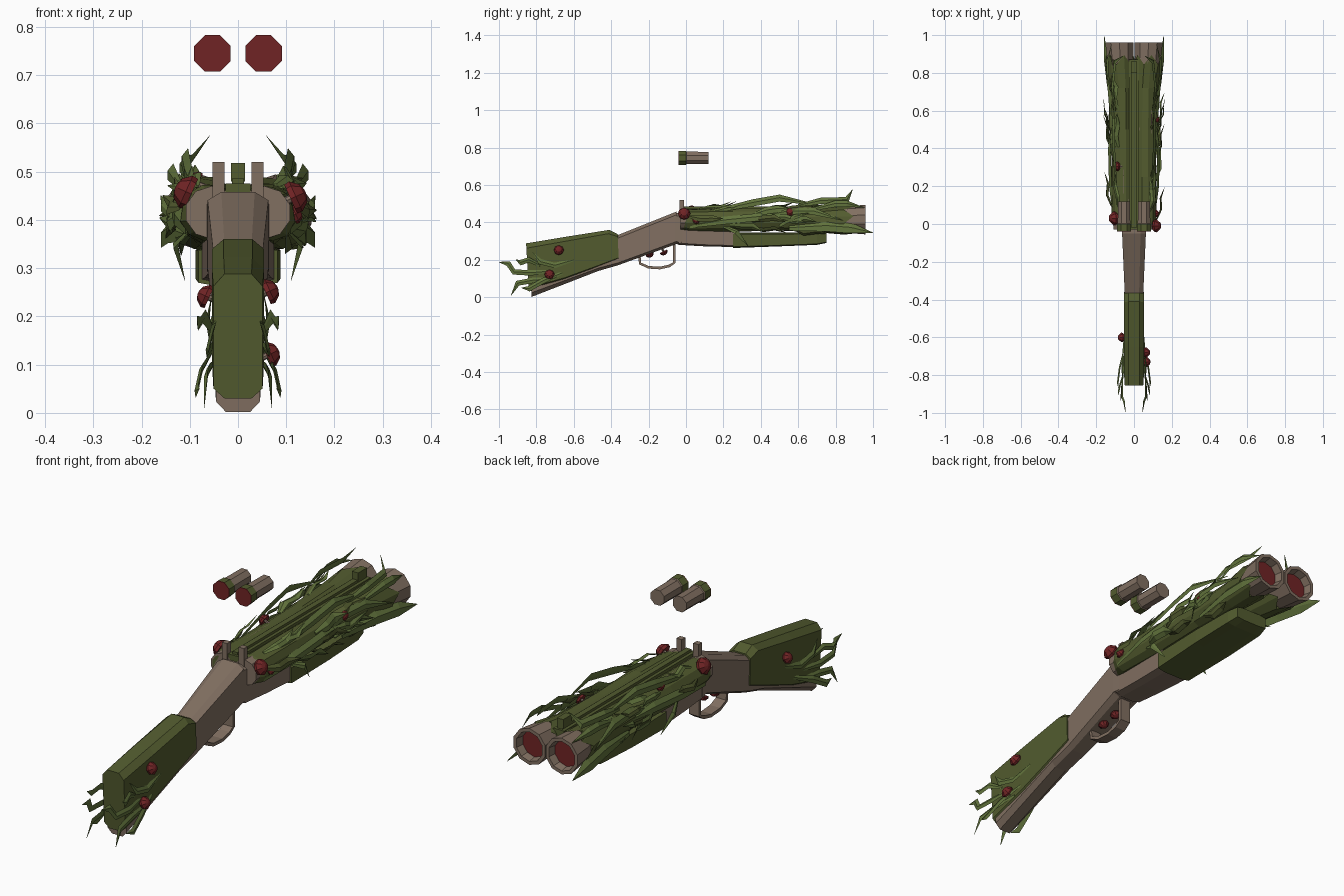
import bpy, bmesh, math, random
from mathutils import Vector

cube = bpy.data.objects.get("Cube")
if cube:
    bpy.data.objects.remove(cube, do_unlink=True)
random.seed(4)


def material(name, rgb):
    m = bpy.data.materials.new(name)
    m.use_nodes = True
    m.diffuse_color = (*rgb, 1)
    m.node_tree.nodes["Principled BSDF"].inputs["Base Color"].default_value = (*rgb, 1)
    return m


WOOD = material("weathered wood", (0.22, 0.16, 0.12))
MOSS = material("moss green", (0.085, 0.105, 0.028))
LEAF = material("leaf green", (0.12, 0.17, 0.045))
RED = material("dark red", (0.16, 0.017, 0.018))


def loft(name, rings, mats, pick=lambda i: 0):
    """Skin closed rings; pick(i) gives the material of band i, the last one being the end cap."""
    bm = bmesh.new()
    loops = [[bm.verts.new(p) for p in ring] for ring in rings]
    n = len(rings[0])
    for i, (a, b) in enumerate(zip(loops, loops[1:])):
        for j in range(n):
            k = (j + 1) % n
            bm.faces.new((a[j], a[k], b[k], b[j])).material_index = pick(i)
    bm.faces.new(loops[0][::-1]).material_index = pick(0)
    bm.faces.new(loops[-1]).material_index = pick(len(rings) - 1)
    bmesh.ops.recalc_face_normals(bm, faces=bm.faces)
    me = bpy.data.meshes.new(name)
    bm.to_mesh(me)
    bm.free()
    for m in mats:
        me.materials.append(m)
    ob = bpy.data.objects.new(name, me)
    bpy.context.collection.objects.link(ob)
    return ob


def circle(x, y, z, r, n=10, wobble=0, ragged=0):
    ring = []
    for j in range(n):
        a = 2 * math.pi * (j + 0.5) / n
        q = r + random.uniform(-wobble, wobble)
        ring.append((x + q * math.cos(a), y + ragged * (-1) ** j, z + q * math.sin(a)))
    return ring


def section(yt, zt, yb, zb, w, grow=0):
    """Chamfered eight-sided cross section between a top and a bottom point."""
    half = [(0, 0.55), (0.08, 1), (0.9, 1), (1, 0.55)]
    pts = [(t, f) for t, f in half] + [(t, -f) for t, f in reversed(half)]
    return [((w + grow) * f, yb + (yt - yb) * t, zb + (zt - zb) * t) for t, f in pts]


def box(name, x, y, z, mat):
    ring = lambda yy: [(x[0], yy, z[0]), (x[1], yy, z[0]), (x[1], yy, z[1]), (x[0], yy, z[1])]
    return loft(name, [ring(y[0]), ring(y[1])], [mat])


def leaf(name, pts, width, outward, mat=LEAF):
    """Thin tapering blade with a raised midrib along a path."""
    pts = [Vector(p) for p in pts]
    out = Vector(outward).normalized()
    rings = []
    for i, p in enumerate(pts):
        along = pts[min(i + 1, len(pts) - 1)] - pts[max(i - 1, 0)]
        side = along.cross(out).normalized()
        w = 0.001 if i == len(pts) - 1 else width * (0.5 if i == 0 else 1)
        lift = out * w * 0.35
        rings.append([p + side * w, p + lift, p - side * w, p - lift * 0.5])
    return loft(name, rings, [mat])


def mushroom(name, base, direction, r):
    """Stem and domed cap growing from a surface point."""
    d = Vector(direction).normalized()
    q = d.to_track_quat('Z', 'Y')
    profile = [(0.3, -1.2), (0.25, 0), (0.95, -0.1), (1, 0.25), (0.6, 0.75), (0.15, 0.9)]
    rings = []
    for f, h in profile:
        rings.append([Vector(base) + q @ Vector((r * f * math.cos(j * math.pi / 4),
                      r * f * math.sin(j * math.pi / 4), r * h)) for j in range(8)])
    return loft(name, rings, [WOOD, RED], lambda i: int(i > 0))


# Stock, wrist and the moss sleeve over the butt
butt = (-0.84, 0.278, -0.825, 0.002, 0.046)
comb = (-0.42, 0.345, -0.47, 0.14, 0.048)
neck = (-0.37, 0.33, -0.36, 0.172, 0.049)
breech = (-0.05, 0.458, -0.05, 0.285, 0.063)
loft("stock", [section(*s) for s in (butt, comb, neck, breech)], [WOOD])
sleeve = [(-0.855, 0.288, -0.84, 0.03, 0.047),
          (-0.65, 0.322, -0.65, 0.085, 0.05),
          (-0.41, 0.36, -0.47, 0.155, 0.05),
          (-0.365, 0.338, -0.36, 0.2, 0.05)]
loft("stock_moss", [section(*s, grow=0.004) for s in sleeve], [MOSS])

# Receiver and fore-end
loft("receiver", [section(y, 0.45, y, b, w) for y, b, w in
                  ((-0.06, 0.285, 0.063), (-0.02, 0.28, 0.064))], [WOOD])
loft("fore_end", [section(y, t, y, b, w) for y, t, b, w in
                  ((-0.04, 0.39, 0.28, 0.062), (0.1, 0.38, 0.272, 0.068), (0.27, 0.37, 0.268, 0.075))],
     [WOOD])
loft("fore_end_moss", [section(y, 0.345, y, b, w) for y, b, w in
                       ((0.25, 0.263, 0.082), (0.5, 0.272, 0.088), (0.7, 0.28, 0.085), (0.75, 0.29, 0.075))],
     [MOSS])

# Trigger guard: a flat band bent around the trigger space
path = [(-0.25, 0.225), (-0.245, 0.18), (-0.2, 0.16), (-0.14, 0.156), (-0.09, 0.167), (-0.062, 0.185), (-0.062, 0.3)]
rings = []
for i, (y, z) in enumerate(path):
    a, b = path[max(i - 1, 0)], path[min(i + 1, len(path) - 1)]
    n = Vector((0, a[1] - b[1], b[0] - a[0])).normalized() * 0.007
    c = Vector((0, y, z))
    wide = Vector((0.024, 0, 0))
    rings.append([c + n + wide, c + n - wide, c - n - wide, c - n + wide])
loft("trigger_guard", rings, [WOOD])
for i, y in enumerate((-0.195, -0.12)):
    mushroom("trigger_%d" % i, (0, y, 0.232 + 0.012 * i), (0, 0.5, -1), 0.022)

# Rib and front sight
box("rib", (-0.026, 0.026), (-0.03, 0.87), (0.42, 0.475), MOSS)
box("rib_ridge", (-0.012, 0.012), (-0.02, 0.86), (0.47, 0.486), MOSS)
box("front_sight", (-0.015, 0.015), (0.8, 0.86), (0.48, 0.518), MOSS)

for s, tag in ((1, "left"), (-1, "right")):
    # Flared barrel, recessed bore and ragged moss wrap
    tube = [(-0.03, 0.055, 0.055), (0.72, 0.058, 0.06), (0.87, 0.072, 0.073), (0.96, 0.079, 0.077),
            (0.96, 0.064, 0.077), (0.925, 0.058, 0.077)]
    loft(tag + "_barrel", [circle(s * x, y, 0.415, r) for y, r, x in tube], [WOOD, RED],
         lambda i: int(i == len(tube) - 1))
    wrap = [(-0.03, 0.05, 0.05), (0.02, 0.06, 0.058), (0.25, 0.062, 0.058), (0.5, 0.061, 0.058),
            (0.72, 0.066, 0.062), (0.87, 0.078, 0.073)]
    loft(tag + "_barrel_moss", [circle(s * x, y, 0.413, r, 12, 0.004, 0.025 if y > 0.8 else 0)
                                for y, r, x in wrap], [MOSS])

    # Upright hammer
    box(tag + "_hammer", (s * 0.04 - 0.0125, s * 0.04 + 0.0125), (-0.035, -0.01), (0.44, 0.52), WOOD)

    # Floating shell with a red base and green rim
    shell = [(-0.04, 0.041), (-0.037, 0.041), (0, 0.04), (0.003, 0.036), (0.12, 0.035)]
    loft(tag + "_shell", [circle(s * 0.053, y, 0.745, r, 8) for y, r in shell], [RED, MOSS, WOOD],
         lambda i: min(i, 2))

    # Long leaves trailing along the barrels
    long_leaves = [
        (0.022, [(0.105, 0.02, 0.38), (0.125, 0.2, 0.41), (0.13, 0.4, 0.43), (0.11, 0.62, 0.42)]),
        (0.02, [(0.09, 0.15, 0.46), (0.105, 0.36, 0.505), (0.11, 0.5, 0.53), (0.1, 0.72, 0.49)]),
        (0.02, [(0.11, 0.35, 0.42), (0.12, 0.55, 0.46), (0.13, 0.68, 0.46), (0.15, 0.84, 0.41)]),
        (0.03, [(0.11, 0.55, 0.37), (0.135, 0.75, 0.38), (0.15, 0.88, 0.37), (0.157, 1, 0.345)]),
        (0.018, [(0.1, 0.6, 0.49), (0.115, 0.72, 0.515), (0.1, 0.86, 0.52), (0.058, 0.89, 0.575)]),
        (0.018, [(0.12, 0.68, 0.47), (0.14, 0.8, 0.5), (0.14, 0.86, 0.5), (0.12, 0.95, 0.48)]),
        (0.014, [(0.11, 0.5, 0.38), (0.155, 0.58, 0.43), (0.16, 0.66, 0.45)]),
        (0.014, [(0.1, 0.2, 0.38), (0.13, 0.27, 0.35), (0.11, 0.33, 0.275)])]
    for i, (w, pts) in enumerate(long_leaves):
        leaf("%s_long_leaf_%d" % (tag, i), [(s * x, y, z) for x, y, z in pts], w, (s, 0, 0.35))

    # Smaller leaves scattered over the moss
    for i in range(11):
        a, y = math.radians(random.uniform(-45, 75)), random.uniform(0, 0.65)
        pts = []
        for t in range(4):
            r = 0.062 + 0.013 * (t in (1, 3)) + 0.01 * t
            pts.append((s * (0.058 + r * math.cos(a)), y + 0.06 * t, 0.413 + r * math.sin(a)))
            a += random.uniform(-0.25, 0.2)
        leaf("%s_leaf_%d" % (tag, i), pts, random.uniform(0.012, 0.022), (s * math.cos(a), 0, math.sin(a)),
             MOSS if i % 2 else LEAF)

    # Tendrils curling off the butt
    tendrils = [
        [(0.05, -0.72, 0.14), (0.062, -0.83, 0.13), (0.06, -0.92, 0.135), (0.05, -0.95, 0.18), (0.045, -1, 0.188)],
        [(0.052, -0.7, 0.1), (0.06, -0.82, 0.09), (0.065, -0.9, 0.075), (0.07, -0.935, 0.01)],
        [(0.052, -0.78, 0.17), (0.07, -0.84, 0.2), (0.08, -0.885, 0.185), (0.085, -0.91, 0.2)],
        [(0.052, -0.66, 0.13), (0.075, -0.76, 0.09), (0.085, -0.84, 0.045), (0.08, -0.88, 0.05)],
        [(0.052, -0.6, 0.2), (0.058, -0.7, 0.17), (0.062, -0.78, 0.19), (0.055, -0.82, 0.24)]]
    for i, pts in enumerate(tendrils):
        leaf("%s_tendril_%d" % (tag, i), [(s * x, y, z) for x, y, z in pts], 0.015, (s, 0, 0.2))

# Mushrooms growing on both sides
for i, (x, y, z, r) in enumerate([
        (0.112, -0.01, 0.445, 0.034), (0.115, 0.055, 0.41, 0.02), (0.112, 0.555, 0.455, 0.024),
        (0.06, -0.68, 0.25, 0.027), (0.062, -0.73, 0.12, 0.027), (-0.1, 0.03, 0.455, 0.036),
        (-0.085, 0.305, 0.475, 0.025), (-0.062, -0.6, 0.24, 0.025)]):
    mushroom("mushroom_%d" % i, (x, y, z), (math.copysign(1, x), 0, 0.45), r)
